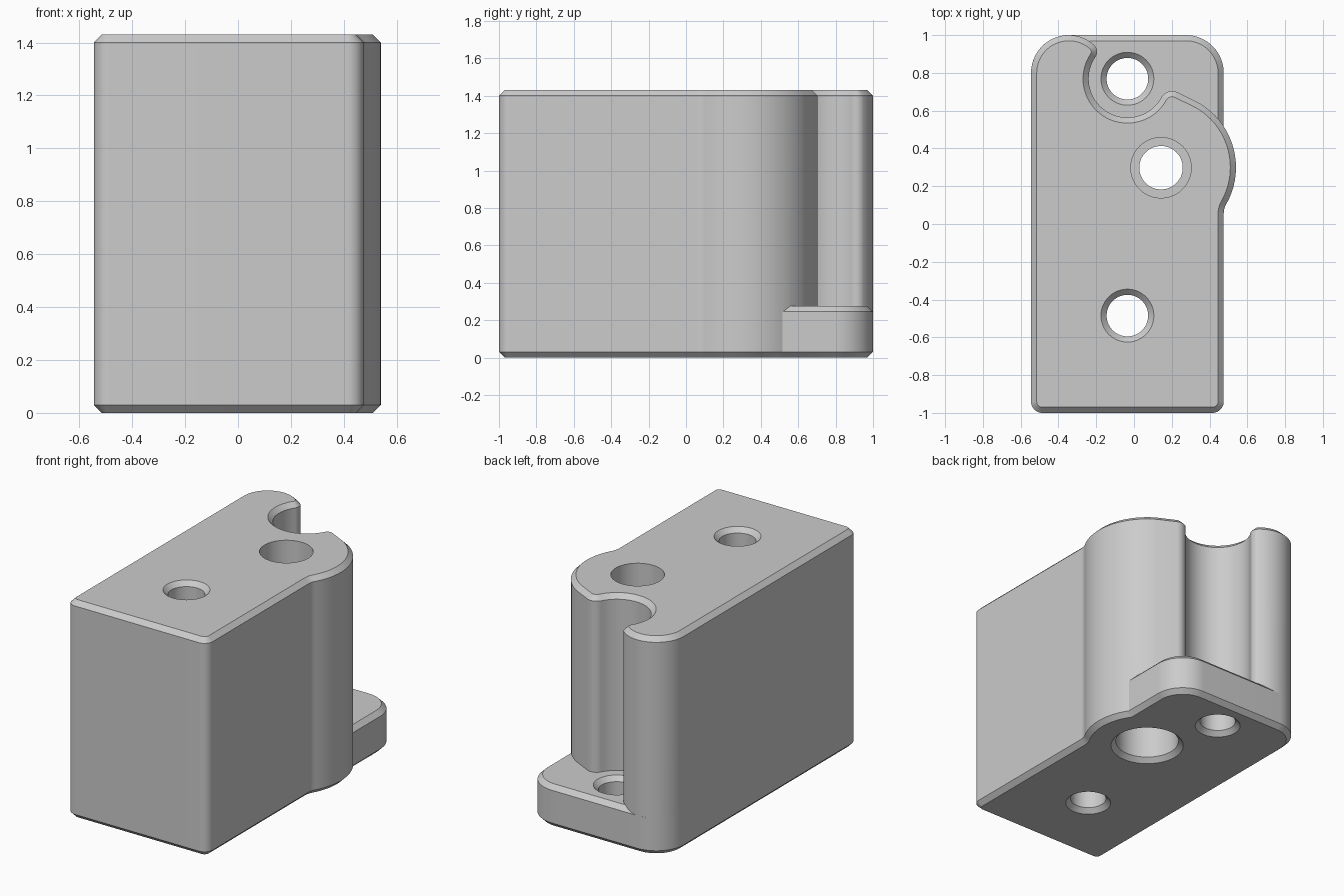
import bpy, bmesh, math
from mathutils import Vector

cube = bpy.data.objects.get("Cube")
if cube:
    bpy.data.objects.remove(cube, do_unlink=True)

CHAMFER = 0.03
HEIGHT = 1.43
BASE_TOP = 0.275
GREY = (0.6, 0.6, 0.6, 1)

grey = bpy.data.materials.new("plain grey")
grey.use_nodes = True
grey.diffuse_color = GREY
grey.node_tree.nodes["Principled BSDF"].inputs["Base Color"].default_value = GREY


def outline(arcs):
    """Closed counter-clockwise outline from arcs (x, y, radius, start, end)."""
    pts = []
    for x, y, r, a, b in arcs:
        n = max(6, round(abs(b - a) / 5))
        for i in range(n + 1):
            t = math.radians(a + (b - a) * i / n)
            p = Vector((x + r * math.cos(t), y + r * math.sin(t)))
            # Arcs meet at tangents, so drop the doubled end point
            if not pts or (p - pts[-1]).length > 0.003:
                pts.append(p)
    return pts


def inset(pts, d):
    """Move every outline point inwards by a mitred distance."""
    out = []
    for i, p in enumerate(pts):
        u = (p - pts[i - 1]).normalized()
        v = (pts[(i + 1) % len(pts)] - p).normalized()
        m = Vector((-u.y - v.y, u.x + v.x)).normalized()
        out.append(p + m * d / m.dot(Vector((-u.y, u.x))))
    return out


def loft(name, rings):
    """Closed solid through rings of (points, z)."""
    bm = bmesh.new()
    loops = [[bm.verts.new((p.x, p.y, z)) for p in pts] for pts, z in rings]
    for low, high in zip(loops, loops[1:]):
        for i in range(len(low)):
            j = (i + 1) % len(low)
            bm.faces.new((low[i], low[j], high[j], high[i]))
    bm.faces.new(loops[0][::-1])
    bm.faces.new(loops[-1])
    mesh = bpy.data.meshes.new(name)
    bm.to_mesh(mesh)
    bm.free()
    mesh.materials.append(grey)
    obj = bpy.data.objects.new(name, mesh)
    bpy.context.collection.objects.link(obj)
    return obj


def chamfered_block(name, arcs, top):
    pts = outline(arcs)
    small = inset(pts, CHAMFER)
    return loft(name, [(small, 0), (pts, CHAMFER), (pts, top - CHAMFER), (small, top)])


def hole(name, x, y, steps):
    """Round cutter from (radius, z) steps."""
    return loft(name, [(outline([(x, y, r, 0, 355)]), z) for r, z in steps])


def combine(obj, other, operation):
    mod = obj.modifiers.new(other.name, "BOOLEAN")
    mod.operation = operation
    mod.solver = "EXACT"
    mod.object = other
    bpy.context.view_layer.objects.active = obj
    bpy.ops.object.modifier_apply(modifier=mod.name)
    bpy.data.objects.remove(other, do_unlink=True)


# Tall body: square front, side bulge, rounded peak, screw groove and horn
body = chamfered_block("body", [
    (-0.485, -0.94, 0.06, 180, 270),
    (0.415, -0.94, 0.06, 270, 360),
    (0.575, 0.055, 0.1, 180, 150.3),
    (0.145, 0.30, 0.395, -29.7, 59),
    (0.2015, 0.639, 0.065, 59, 151.2),
    (-0.035, 0.769, 0.205, -28.8, -214.3),
    (-0.246, 0.912, 0.05, -34.3, 48.5),
    (-0.345, 0.80, 0.20, 48.5, 180),
], HEIGHT)

# Low foot filling the back corner
foot = chamfered_block("foot", [
    (-0.485, 0.16, 0.06, 180, 270),
    (0.415, 0.16, 0.06, 270, 360),
    (0.275, 0.80, 0.20, 0, 90),
    (-0.345, 0.80, 0.20, 90, 180),
], BASE_TOP)
combine(body, foot, "UNION")

# Countersunk screw holes and the stepped bore
for name, y, top in (("front_hole", -0.485, HEIGHT), ("back_hole", 0.769, BASE_TOP)):
    combine(body, hole(name, -0.035, y, [
        (0.15, -0.01), (0.11, CHAMFER), (0.11, top - CHAMFER), (0.15, top + 0.01)]), "DIFFERENCE")
combine(body, hole("stepped_bore", 0.143, 0.298, [
    (0.235, -0.01), (0.195, CHAMFER), (0.195, 0.7), (0.115, 0.7),
    (0.115, 0.9), (0.16, 0.9), (0.16, HEIGHT + 0.01)]), "DIFFERENCE")

# Smooth curved walls with crisp chamfers
bpy.ops.object.select_all(action="DESELECT")
body.select_set(True)
bpy.context.view_layer.objects.active = body
bpy.ops.object.shade_smooth_by_angle(angle=math.radians(30))
